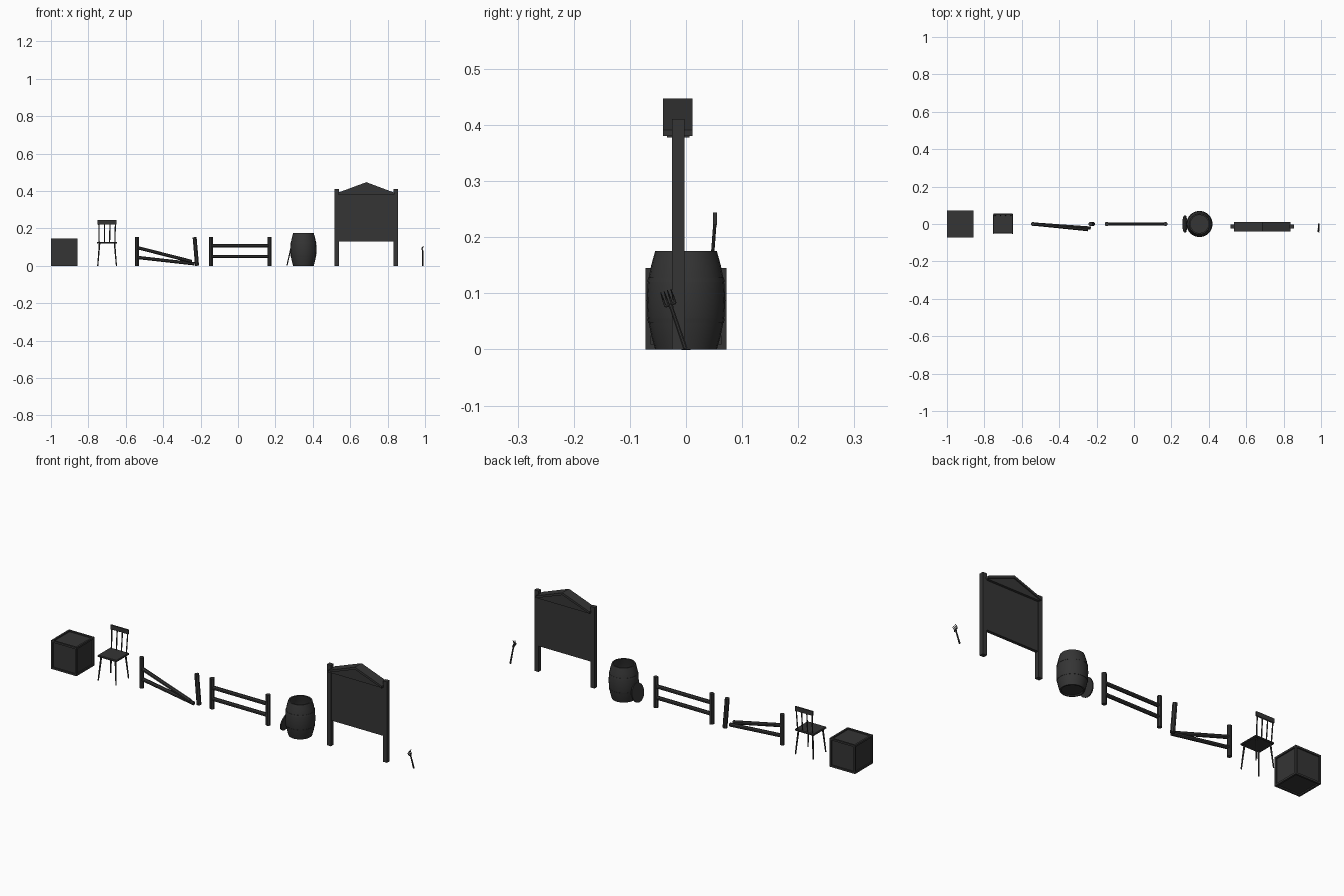
import bpy, bmesh, math
from mathutils import Vector, Matrix

if "Cube" in bpy.data.objects:
    bpy.data.objects.remove(bpy.data.objects["Cube"])

mat = bpy.data.materials.new("dark_wood")
mat.diffuse_color = (0.035, 0.035, 0.035, 1)
mat.use_nodes = True
mat.node_tree.nodes["Principled BSDF"].inputs["Base Color"].default_value = mat.diffuse_color


def finish(name, bm, smooth=False):
    bmesh.ops.recalc_face_normals(bm, faces=bm.faces)
    me = bpy.data.meshes.new(name)
    bm.to_mesh(me)
    bm.free()
    ob = bpy.data.objects.new(name, me)
    me.materials.append(mat)
    bpy.context.collection.objects.link(ob)
    if smooth:
        bpy.context.view_layer.objects.active = ob
        ob.select_set(True)
        bpy.ops.object.shade_smooth_by_angle(angle=math.radians(35))
        ob.select_set(False)
    return ob


def box(name, x, y, z, panel=None):
    """Box from (min, max) ranges; panel = (border, depth) recesses every face."""
    bm = bmesh.new()
    size = [r[1] - r[0] for r in (x, y, z)]
    mid = [sum(r) / 2 for r in (x, y, z)]
    bmesh.ops.create_cube(bm, size=1, matrix=Matrix.Translation(mid) @ Matrix.Diagonal((*size, 1)))
    if panel:
        faces = bm.faces[:]
        bmesh.ops.inset_individual(bm, faces=faces, thickness=panel[0])
        for f in faces:
            n = f.normal.copy()
            r = bmesh.ops.extrude_discrete_faces(bm, faces=[f])
            bmesh.ops.translate(bm, verts=r["faces"][0].verts, vec=-n * panel[1])
    return finish(name, bm)


def rod(name, p, q, r1, r2=None, sides=8):
    """Tapered round bar from p to q."""
    p, q = Vector(p), Vector(q)
    d = q - p
    bm = bmesh.new()
    m = Matrix.Translation((p + q) / 2) @ d.to_track_quat('Z', 'Y').to_matrix().to_4x4() \
        @ Matrix.Rotation(math.pi / sides, 4, 'Z')
    bmesh.ops.create_cone(bm, cap_ends=True, segments=sides, radius1=r1,
                          radius2=r1 if r2 is None else r2, depth=d.length, matrix=m)
    return finish(name, bm, sides > 6)


def lathe(name, profile, center, sides=24):
    """Closed (r, z) profile turned about a vertical axis."""
    bm = bmesh.new()
    vs = [bm.verts.new((r, 0, z)) for r, z in profile]
    es = [bm.edges.new((vs[i], vs[i + 1])) for i in range(len(vs) - 1)]
    bmesh.ops.spin(bm, geom=vs + es, axis=(0, 0, 1), cent=(0, 0, 0),
                   steps=sides, angle=2 * math.pi, use_merge=True)
    bmesh.ops.remove_doubles(bm, verts=bm.verts, dist=1e-5)
    bmesh.ops.translate(bm, verts=bm.verts, vec=center)
    return finish(name, bm, True)


def prism(name, pts, y0, y1):
    """Front-view (x, z) outline extruded in depth."""
    bm = bmesh.new()
    f = bm.faces.new([bm.verts.new((x, y0, z)) for x, z in pts])
    r = bmesh.ops.extrude_face_region(bm, geom=[f])
    vs = [v for v in r["geom"] if isinstance(v, bmesh.types.BMVert)]
    bmesh.ops.translate(bm, verts=vs, vec=(0, y1 - y0, 0))
    return finish(name, bm)


# Crate with recessed panels
box("crate", (-1, -0.857), (-0.072, 0.072), (0, 0.145), panel=(0.013, 0.006))

# Chair
cx = -0.7
bm = bmesh.new()
bmesh.ops.create_cube(bm, size=1, matrix=Matrix.Translation((cx, 0, 0.123)) @ Matrix.Diagonal((0.108, 0.104, 0.01, 1)))
bmesh.ops.bevel(bm, geom=bm.edges[:], offset=0.003, segments=1, affect='EDGES')
finish("chair_seat", bm)
for sx in (-1, 1):
    for sy in (-1, 1):
        rod("chair_leg", (cx + sx * 0.050, sy * 0.050, 0), (cx + sx * 0.040, sy * 0.040, 0.12), 0.0032, 0.0045)
for x in (-0.042, -0.014, 0.014, 0.042):
    rod("chair_spindle", (cx + x, 0.044, 0.124), (cx + x * 1.06, 0.052, 0.232), 0.003)
slat = prism("chair_top_slat", [(cx - 0.05, 0.222), (cx + 0.05, 0.222), (cx + 0.05, 0.244), (cx - 0.05, 0.244)],
             0.048, 0.055)

# Broken fence
rod("broken_fence_post", (-0.541, 0, 0), (-0.541, 0, 0.155), 0.0115)
rod("broken_fence_leaning_post", (-0.219, 0, 0), (-0.232, 0, 0.153), 0.0115)
rod("broken_fence_upper_rail", (-0.541, 0, 0.098), (-0.247, -0.03, 0.023), 0.0095)
rod("broken_fence_lower_rail", (-0.541, 0, 0.045), (-0.232, -0.022, 0.0105), 0.0095)

# Whole fence
for x in (-0.145, 0.169):
    rod("fence_post", (x, 0, 0), (x, 0, 0.155), 0.0118)
for z in (0.05, 0.107):
    rod("fence_rail", (-0.145, 0, z), (0.169, 0, z), 0.0098)

# Open barrel with bands and leaning lid
bx = 0.35
lathe("barrel", [(0, 0.006), (0.048, 0.006), (0.048, 0), (0.055, 0), (0.062, 0.025), (0.068, 0.055), (0.070, 0.0875),
                 (0.068, 0.12), (0.062, 0.15), (0.055, 0.175), (0.048, 0.175), (0.056, 0.147), (0.062, 0.12),
                 (0.064, 0.0875), (0.062, 0.055), (0.056, 0.028), (0.052, 0.012), (0, 0.012)], (bx, 0, 0))
for z0, z1, ra, rb in ((0.047, 0.055, 0.0675, 0.069), (0.12, 0.128, 0.069, 0.0675)):
    lathe("barrel_band", [(ra - 0.004, z0), (ra, z0), (rb, z1), (rb - 0.004, z1), (ra - 0.004, z0)], (bx, 0, 0))
axis = Vector((-0.0885, 0, 0.02)).normalized()
c = Vector((0.272, 0, 0.0465))
rod("barrel_lid", c - axis * 0.003, c + axis * 0.003, 0.0465, sides=24)

# Notice board with gabled top
for x in (0.528, 0.843):
    box("board_post", (x - 0.0115, x + 0.0115), (-0.025, -0.003), (0, 0.411))
box("board_panel", (0.53, 0.841), (-0.022, -0.006), (0.13, 0.385))
prism("board_gable", [(0.54, 0.378), (0.832, 0.378), (0.832, 0.39), (0.686, 0.437), (0.54, 0.39)], -0.034, 0.006)
prism("board_roof", [(0.535, 0.38), (0.686, 0.435), (0.836, 0.38), (0.836, 0.391), (0.686, 0.447), (0.535, 0.391)],
      -0.041, 0.012)

# Hand fork leaning sideways
fx = 0.988
base, neck = Vector((fx, -0.001, 0.001)), Vector((fx, -0.0255, 0.073))
up = (neck - base).normalized()
side = Vector((0, -up.z, up.y))
rod("fork_handle", base, neck, 0.0042, 0.0035)
rod("fork_crossbar", neck + up * 0.007 - side * 0.010, neck + up * 0.007 + side * 0.010, 0.0025, sides=6)
rod("fork_neck", neck, neck + up * 0.008, 0.004, 0.005)
for k in (-1, -0.33, 0.33, 1):
    a = neck + up * 0.007 + side * 0.0095 * k
    b = a + up * 0.012 + Vector((-0.005, 0, 0))
    tip = a + up * 0.026 + Vector((0.004, 0, 0))
    rod("fork_tine", a, b, 0.002, sides=6)
    rod("fork_tine_tip", b, tip, 0.002, 0.001, sides=6)
